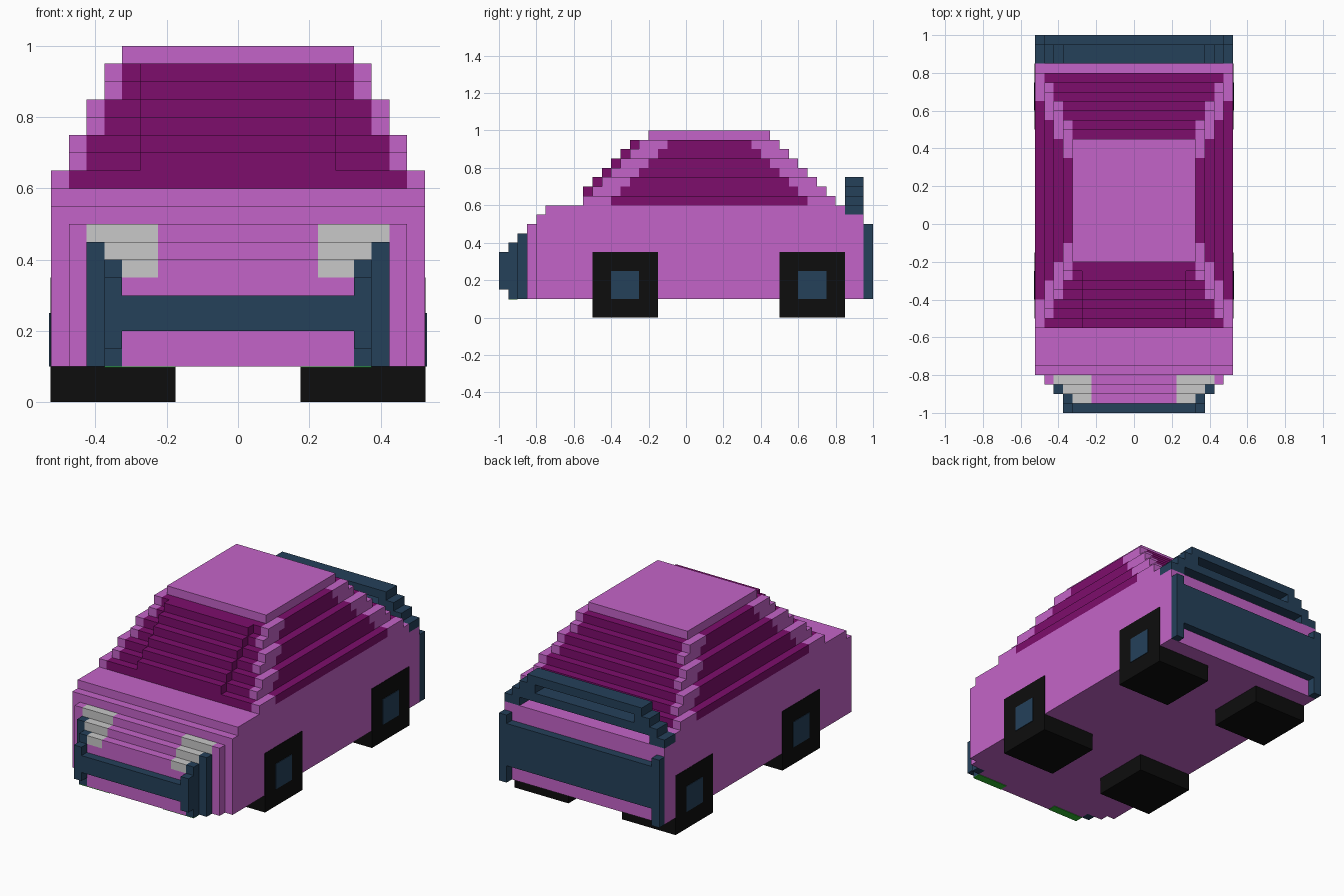
import bpy, bmesh
from mathutils import Matrix, Vector

if "Cube" in bpy.data.objects:
    bpy.data.objects.remove(bpy.data.objects["Cube"])


def material(name, rgb):
    m = bpy.data.materials.new(name)
    m.diffuse_color = (*rgb, 1)
    m.use_nodes = True
    m.node_tree.nodes["Principled BSDF"].inputs["Base Color"].default_value = m.diffuse_color
    return m


PINK = material("pink paint", (0.552, 0.127, 0.578))
GLASS = material("dark purple glass", (0.205, 0.004, 0.150))
NAVY = material("navy trim", (0.018, 0.052, 0.102))
BLACK = material("black rubber", (0.004, 0.004, 0.004))
GREY = material("light grey lamp", (0.578, 0.578, 0.578))
GREEN = material("green marker", (0.03, 0.50, 0.03))


def part(name, mat, boxes):
    """One object from (x0, x1, y0, y1, z0, z1) boxes."""
    bm = bmesh.new()
    for x0, x1, y0, y1, z0, z1 in boxes:
        centre = Vector(((x0 + x1) / 2, (y0 + y1) / 2, (z0 + z1) / 2))
        size = (x1 - x0, y1 - y0, z1 - z0, 1)
        bmesh.ops.create_cube(bm, size=1, matrix=Matrix.Translation(centre) @ Matrix.Diagonal(size))
    me = bpy.data.meshes.new(name)
    bm.to_mesh(me)
    bm.free()
    me.materials.append(mat)
    ob = bpy.data.objects.new(name, me)
    bpy.context.collection.objects.link(ob)


def mid(hx, *yz):
    return [(-hx, hx, *yz)]


def pair(x0, x1, *yz):
    return [(x0, x1, *yz), (-x1, -x0, *yz)]


# Main body with stepped bonnet edge and lower rear deck
part("body", PINK, mid(.525, -.8, .95, .1, .55) + mid(.525, -.75, .85, .55, .6))

# Nose: three shrinking layers, each with a lamp slice and trim at its outer edge
nose, lamps, trim = [], [], []
for i, (lamp_x, edge_x) in enumerate([(.425, .475), (.375, .425), (.325, .375)]):
    y0, y1, top = -.85 - .05 * i, -.8 - .05 * i, .5 - .05 * i
    nose += mid(.225, y0, y1, .1, top) + pair(.225, lamp_x, y0, y1, .1, top - .05)
    lamps += pair(.225, lamp_x, y0, y1, top - .05, top)
    (nose if i == 0 else trim).extend(pair(lamp_x, edge_x, y0, y1, .1, top))
part("nose", PINK, nose)
part("headlights", GREY, lamps)
part("front_corner_trim", NAVY, trim)
part("front_bumper", NAVY, pair(.325, .375, -1, -.95, .15, .35) + mid(.325, -1, -.95, .2, .3))
part("underside_markers", GREEN, pair(.175, .375, -.95, -.9, .097, .101))

# Cabin: seven stepped layers of glass with corner pillars, then the roof
glass, pillars = [], []
for i, hx in enumerate([.525, .475, .475, .425, .425, .375, .375]):
    s = .05 * i
    z0, z1, front, back = .6 + s, .65 + s, -.55 + s, .8 - s
    w0, w1 = -.4 + s, .65 - s
    glass += mid(hx - .05, front, back, z0, z1) + pair(hx - .05, hx, w0, w1, z0, z1)
    if i:  # bulged centre of the windscreen
        glass += mid(.275, front - .05, front, z0, z1)
    pillars += pair(hx - .05, hx, front, w0, z0, z1) + pair(hx - .05, hx, w1, back, z0, z1)
part("windows", GLASS, glass)
part("pillars", PINK, pillars)
part("roof", PINK, mid(.325, -.2, .45, .95, 1))

# Rear bumper and two-bar spoiler with stepped ends
part("rear_bumper", NAVY, pair(.475, .525, .95, 1, .1, .5) + mid(.475, .95, 1, .2, .45))
part("spoiler", NAVY,
     pair(.475, .525, .85, .95, .55, .6) + pair(.425, .475, .85, .95, .55, .65)
     + pair(.375, .425, .85, .95, .6, .7) + mid(.375, .85, .95, .6, .65)
     + mid(.375, .85, .95, .7, .75) + pair(.325, .375, .85, .95, .65, .7))

# Square wheels with flush hub plates
for name, y in (("front", -.325), ("rear", .675)):
    part(name + "_wheels", BLACK, pair(.175, .527, y - .175, y + .175, 0, .35))
    part(name + "_hubs", NAVY, pair(.52, .53, y - .075, y + .075, .1, .25))
